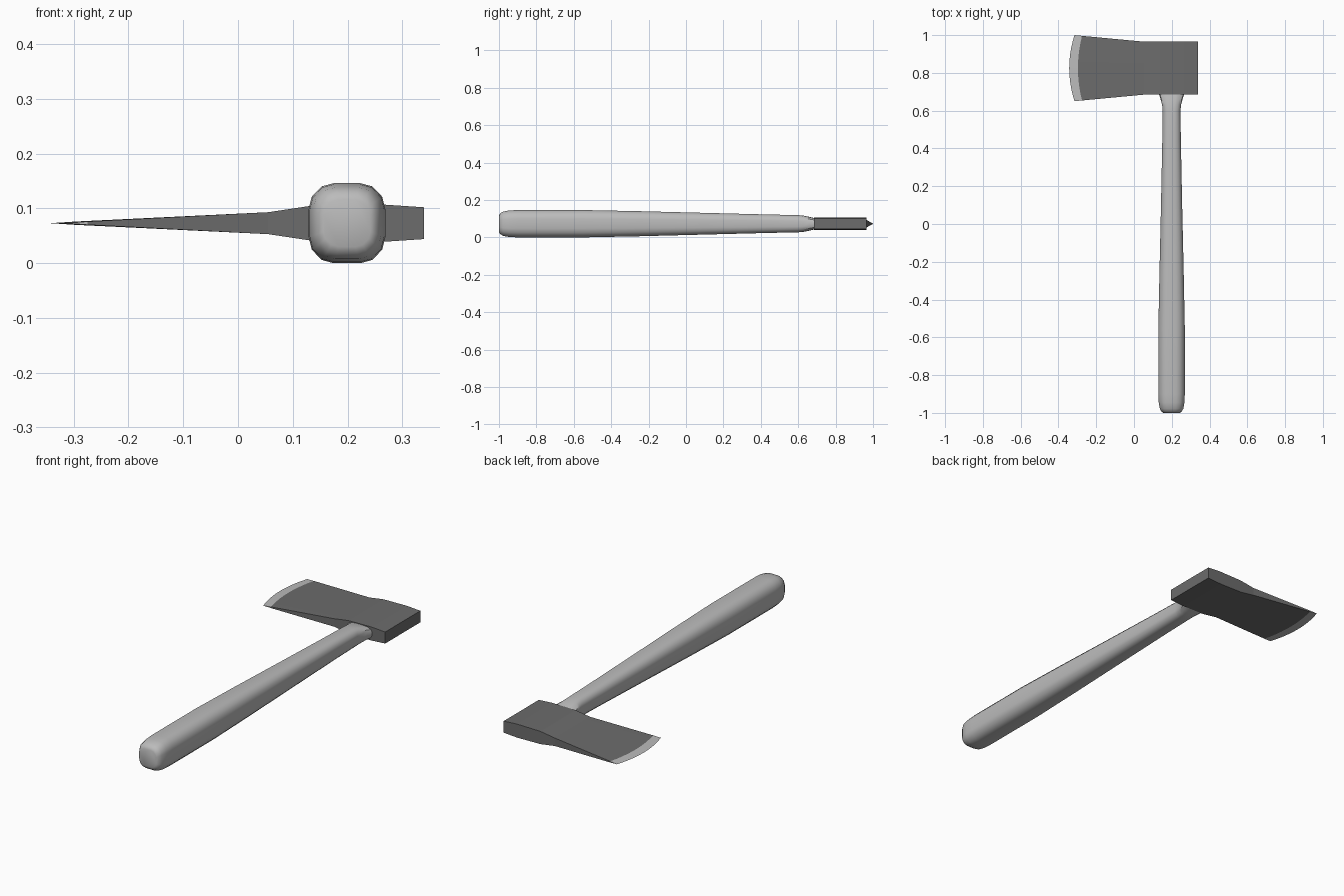
import bpy, bmesh, math

if "Cube" in bpy.data.objects:
    bpy.data.objects.remove(bpy.data.objects["Cube"])

MID_Z = 0.073


def material(name, value):
    m = bpy.data.materials.new(name)
    m.diffuse_color = (value, value, value, 1)
    m.use_nodes = True
    m.node_tree.nodes["Principled BSDF"].inputs["Base Color"].default_value = m.diffuse_color
    return m


light_grey = material("light grey", 0.50)
dark_grey = material("dark grey", 0.15)


def make_object(name, bm, mats):
    bmesh.ops.recalc_face_normals(bm, faces=bm.faces[:])
    me = bpy.data.meshes.new(name)
    bm.to_mesh(me)
    bm.free()
    ob = bpy.data.objects.new(name, me)
    bpy.context.collection.objects.link(ob)
    for m in mats:
        me.materials.append(m)
    return ob


# Handle: rounded-square sections lofted along y
# (y, half width, half height)
sections = [(-1.0, 0.043, 0.043), (-0.994, 0.053, 0.055), (-0.978, 0.062, 0.065),
            (-0.945, 0.068, 0.071), (-0.90, 0.070, 0.073), (-0.55, 0.070, 0.073),
            (-0.25, 0.064, 0.067), (0.1, 0.056, 0.058), (0.45, 0.049, 0.049),
            (0.60, 0.047, 0.046), (0.63, 0.050, 0.043), (0.66, 0.058, 0.037),
            (0.69, 0.068, 0.029)]
quarter = [(1, 0.35), (0.92, 0.66), (0.66, 0.92), (0.35, 1)]
outline = []
for k in range(4):
    c, s = round(math.cos(k * math.pi / 2)), round(math.sin(k * math.pi / 2))
    outline += [(c * u - s * v, s * u + c * v) for u, v in quarter]

bm = bmesh.new()
rings = [[bm.verts.new((0.199 + u * w, y, MID_Z + v * h)) for u, v in outline]
         for y, w, h in sections]
n = len(outline)
for a, b in zip(rings, rings[1:]):
    for i in range(n):
        bm.faces.new((a[i], a[(i + 1) % n], b[(i + 1) % n], b[i]))
bm.faces.new(rings[0])
bm.faces.new(rings[-1])
handle = make_object("handle", bm, [light_grey])
bpy.context.view_layer.objects.active = handle
handle.select_set(True)
bpy.ops.object.shade_smooth_by_angle(angle=math.radians(35))

# Axe head: columns from poll to cutting edge
# (x, edge curve, half length in y, half thickness)
columns = [(0.340, 0, 0.140, 0.029), (0.265, 0, 0.140, 0.034), (0.135, 0, 0.140, 0.032),
           (0.055, 0, 0.140, 0.020), (-0.297, 0.022, 0.171, 0.003),
           (-0.343, 0.028, 0.175, 0)]
ROWS = 10
bm = bmesh.new()
top, bottom = [], []
for x, curve, half, thick in columns:
    pos = []
    for r in range(ROWS + 1):
        t = 2 * r / ROWS - 1
        pos.append((x + curve * t * t, 0.825 + half * t))
    top.append([bm.verts.new((px, py, MID_Z + thick)) for px, py in pos])
    bottom.append([bm.verts.new((px, py, MID_Z - thick)) for px, py in pos]
                  if thick else top[-1])

last = len(columns) - 2
for c in range(last + 1):
    mat = 1 if c == last else 0          # sharpened bit is the lighter steel
    for side in (top, bottom):
        for r in range(ROWS):
            f = bm.faces.new((side[c][r], side[c][r + 1],
                              side[c + 1][r + 1], side[c + 1][r]))
            f.material_index = mat
    for r in (0, ROWS):                  # closing walls along both long sides
        loop = [top[c][r], top[c + 1][r]]
        if c < last:
            loop.append(bottom[c + 1][r])
        f = bm.faces.new(loop + [bottom[c][r]])
        f.material_index = mat
for r in range(ROWS):                    # poll face
    bm.faces.new((top[0][r], top[0][r + 1], bottom[0][r + 1], bottom[0][r]))
make_object("axe_head", bm, [dark_grey, light_grey])
